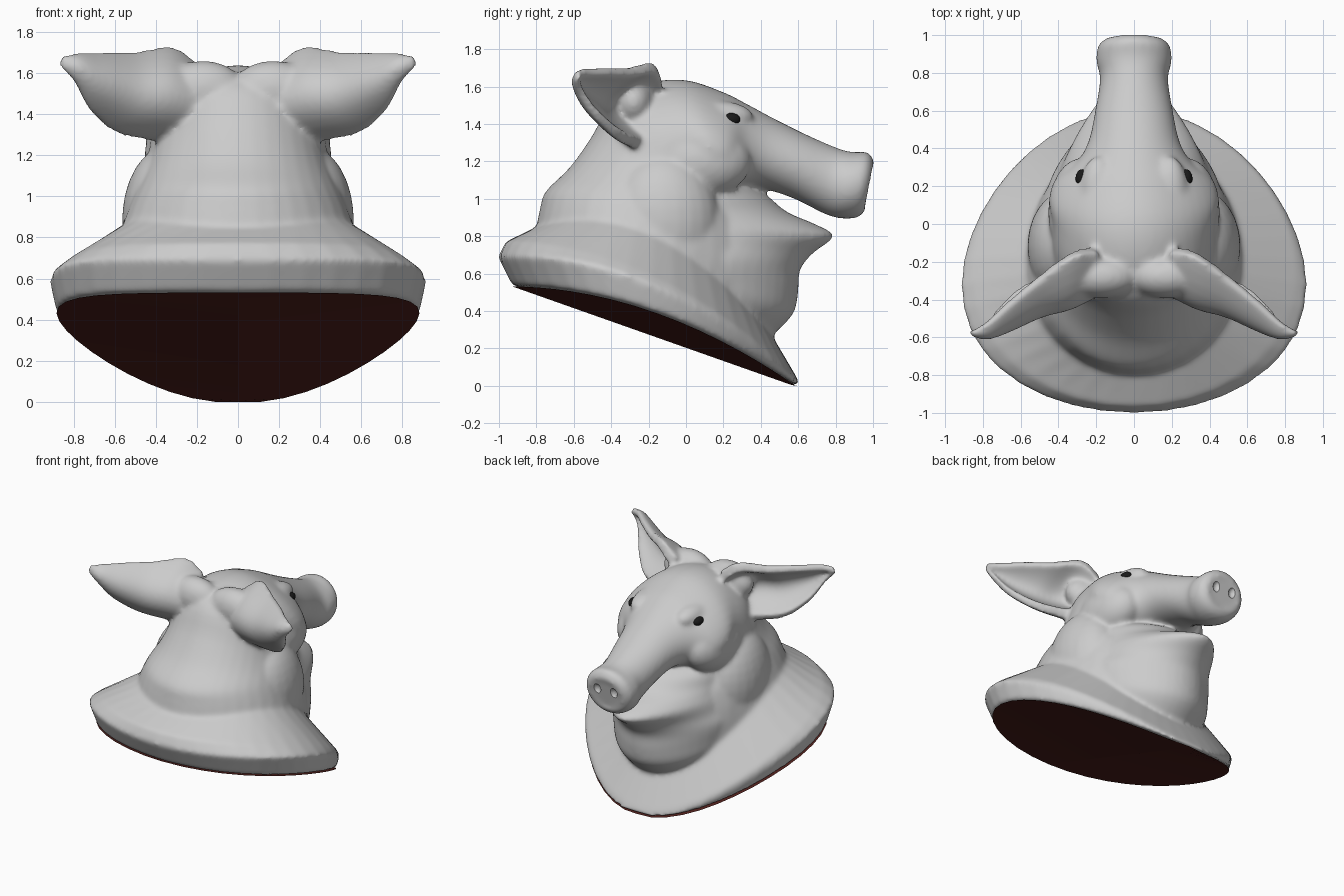
import bpy, bmesh, math
from mathutils import Vector, Matrix

if "Cube" in bpy.data.objects:
    bpy.data.objects.remove(bpy.data.objects["Cube"])

N = 40


def ring(p):
    """Egg-shaped section: top y,z, bottom y,z, half width, side lift, egg."""
    ty, tz, by, bz, w, lift, egg = p
    pts = []
    for i in range(N):
        a = 2 * math.pi * i / N
        c, s = math.cos(a), math.sin(a)
        pts.append(Vector((w * s * (1 - egg * c),
                           (ty + by) / 2 + (ty - by) / 2 * c,
                           (tz + bz) / 2 + (tz - bz) / 2 * c + lift * s * s)))
    return pts


def spline(rows, steps=4):
    """Catmull-Rom interpolation between section parameters."""
    out = []
    for k in range(len(rows) - 1):
        q = [rows[max(0, min(len(rows) - 1, k + d))] for d in (-1, 0, 1, 2)]
        for j in range(steps):
            t = j / steps
            out.append([b + t / 2 * (c - a + t * (2 * a - 5 * b + 4 * c - d + t * (3 * (b - c) + d - a)))
                        for a, b, c, d in zip(*q)])
    return out + [list(rows[-1])]


def loft(bm, rings, cap_start=True):
    vs = [[bm.verts.new(p) for p in r] for r in rings]
    n = len(rings[0])
    for a, b in zip(vs, vs[1:]):
        for i in range(n):
            bm.faces.new((a[i], a[(i + 1) % n], b[(i + 1) % n], b[i]))
    if cap_start:
        bm.faces.new(vs[0])
    bm.faces.new(vs[-1])
    return vs


def trough_cap(bm, rv):
    """Close a ring with a keel along its middle."""
    h = N // 2
    mid = [rv[0]] + [bm.verts.new((0, rv[i].co.y, rv[i].co.z - BASE[5] * math.sin(2 * math.pi * i / N) ** 2))
                     for i in range(1, h)] + [rv[h]]
    for side in (lambda i: rv[i], lambda i: rv[-i % N]):
        for i in range(h):
            f = []
            for v in (side(i), side(i + 1), mid[i + 1], mid[i]):
                if v not in f:
                    f.append(v)
            bm.faces.new(f)


def blob(bm, loc, size):
    bmesh.ops.create_uvsphere(bm, u_segments=24, v_segments=16, radius=1,
                              matrix=Matrix.Translation(loc) @ Matrix.Diagonal((*size, 1)))


def make(name, bm, color=None):
    bmesh.ops.recalc_face_normals(bm, faces=bm.faces)
    me = bpy.data.meshes.new(name)
    bm.to_mesh(me)
    bm.free()
    ob = bpy.data.objects.new(name, me)
    bpy.context.collection.objects.link(ob)
    if color:
        mat = bpy.data.materials.new(name)
        mat.diffuse_color = color
        mat.use_nodes = True
        mat.node_tree.nodes["Principled BSDF"].inputs["Base Color"].default_value = mat.diffuse_color
        me.materials.append(mat)
    return ob


# Collar, neck, skull and snout as one loft
BASE = (-.93, .54, .60, 0, .87, .13, -.18)
collar = [BASE, (-1.005, .69, .615, .0, .905, .20, -.17), (-.965, .77, .59, .05, .86, .18, -.08)]
head = [(-.80, .85, .46, .27, .575, .24, -.04),
        (-.78, .95, .50, .38, .55, .20, -.05),
        (-.75, 1.04, .47, .56, .525, .15, 0),
        (-.62, 1.17, .42, .75, .485, .08, 0),
        (-.50, 1.34, .34, .90, .45, 0, 0),
        (-.39, 1.53, .28, .97, .43, 0, .05),
        (-.20, 1.62, .22, 1.0, .43, 0, .15),
        (0, 1.635, .22, 1.03, .44, 0, .23),
        (.20, 1.57, .27, 1.05, .40, 0, .25),
        (.32, 1.51, .34, 1.06, .30, 0, .12),
        (.45, 1.44, .43, 1.05, .24, 0, .05),
        (.63, 1.35, .58, 1.0, .205, 0, 0),
        (.80, 1.275, .74, .92, .18, 0, 0),
        (.89, 1.25, .83, .895, .20, 0, 0),
        (.97, 1.25, .915, .90, .19, 0, 0),
        (1.005, 1.20, .955, .935, .145, 0, 0),
        (.995, 1.17, .955, .97, .12, 0, 0)]
bm = bmesh.new()
vs = loft(bm, [ring(p) for p in collar] + [ring(p) for p in spline(head)], False)
trough_cap(bm, vs[0])

# Lower jaw and throat pouch: back y, front y, z, half width, egg
pouch = [(-.1, .44, .25, .34, -.1), (-.2, .57, .38, .42, -.17), (-.25, .60, .50, .45, -.22),
         (-.25, .61, .62, .46, -.25), (-.25, .68, .71, .42, -.32), (-.25, .79, .80, .385, -.38),
         (-.25, .69, .865, .375, -.32), (-.25, .54, .93, .38, -.25), (-.2, .43, 1.02, .37, -.2),
         (-.1, .32, 1.075, .28, -.1)]
loft(bm, [ring(p) for p in spline([(b, .48 + .7 * (z - .25), f, z, w, 0, e) for b, f, z, w, e in pouch])])

# Jowls, cheekbones, brows and ear muscles
for s in (-1, 1):
    blob(bm, (.35 * s, -.12, .88), (.215, .30, .36))
    blob(bm, (.28 * s, .06, 1.2), (.175, .29, .2))
    blob(bm, (.19 * s, .16, 1.44), (.1, .2, .085))
    blob(bm, (.17 * s, -.28, 1.52), (.20, .115, .14))

# Ears: top edge, back of the cup, bottom edge, half thickness
ear = [((.20, -.13, 1.60), (.18, -.32, 1.45), (.30, -.20, 1.29), .05),
       ((.33, -.16, 1.70), (.34, -.42, 1.50), (.43, -.26, 1.295), .036),
       ((.50, -.28, 1.685), (.50, -.47, 1.51), (.61, -.35, 1.335), .03),
       ((.66, -.41, 1.685), (.67, -.55, 1.57), (.735, -.47, 1.445), .027),
       ((.78, -.52, 1.68), (.78, -.59, 1.63), (.80, -.555, 1.565), .025),
       ((.865, -.57, 1.675), (.865, -.585, 1.655), (.87, -.58, 1.635), .02)]
rows = spline([(*a, *b, *c, t) for a, b, c, t in ear])
axis = Vector((.84, -.54, .03)).normalized()
for s in (-1, 1):
    rings = []
    for r in rows:
        a, m, b, th = Vector(r[0:3]), Vector(r[3:6]), Vector(r[6:9]), r[9]
        ctrl = 2 * m - (a + b) / 2
        outer, inner = [], []
        for k in range(13):
            t = k / 12
            p = (1 - t) ** 2 * a + 2 * t * (1 - t) * ctrl + t * t * b
            tan = (1 - t) * (ctrl - a) + t * (b - ctrl)
            n = tan.cross(axis).normalized() * th
            outer.append(p + n)
            inner.append(p - n)
        rings.append([Vector((p.x * s, p.y, p.z)) for p in outer + inner[::-1]])
    loft(bm, rings)

# Fuse everything into one smooth skin
skin = make("head_skin", bm)
rm = skin.modifiers.new("fuse", 'REMESH')
rm.mode = 'VOXEL'
rm.voxel_size = .0145
rm.use_smooth_shade = True
sm = skin.modifiers.new("soften", 'SMOOTH')
sm.factor = .5
sm.iterations = 14

# Eyes set on the skin surface
bpy.context.view_layer.update()
ev = skin.evaluated_get(bpy.context.evaluated_depsgraph_get())
hit, loc, _, _ = ev.ray_cast(Vector((1, .245, 1.425)), Vector((-1, 0, 0)))
ex = loc.x if hit else .3
bm = bmesh.new()
for s in (-1, 1):
    blob(bm, (s * (ex - .022), .24, 1.425), (.034, .05, .034))
eyes = make("eyes", bm, (.01, .01, .01, 1))
for p in eyes.data.polygons:
    p.use_smooth = True

# Nostrils cut into the snout disc
bm = bmesh.new()
for s in (-1, 1):
    blob(bm, (.07 * s, 1.0, 1.09), (.034, .04, .045))
cutter = make("nostril_cutter", bm)
cutter.hide_render = True
cutter.display_type = 'WIRE'
bo = skin.modifiers.new("nostrils", 'BOOLEAN')
bo.operation = 'DIFFERENCE'
bo.object = cutter

# Dark red cut face under the collar
bm = bmesh.new()
trough_cap(bm, [bm.verts.new(p) for p in ring(BASE)])
for v in bm.verts:
    v.co.z = max(0, v.co.z - .008)
make("neck_cut", bm, (.08, .015, .012, 1))
